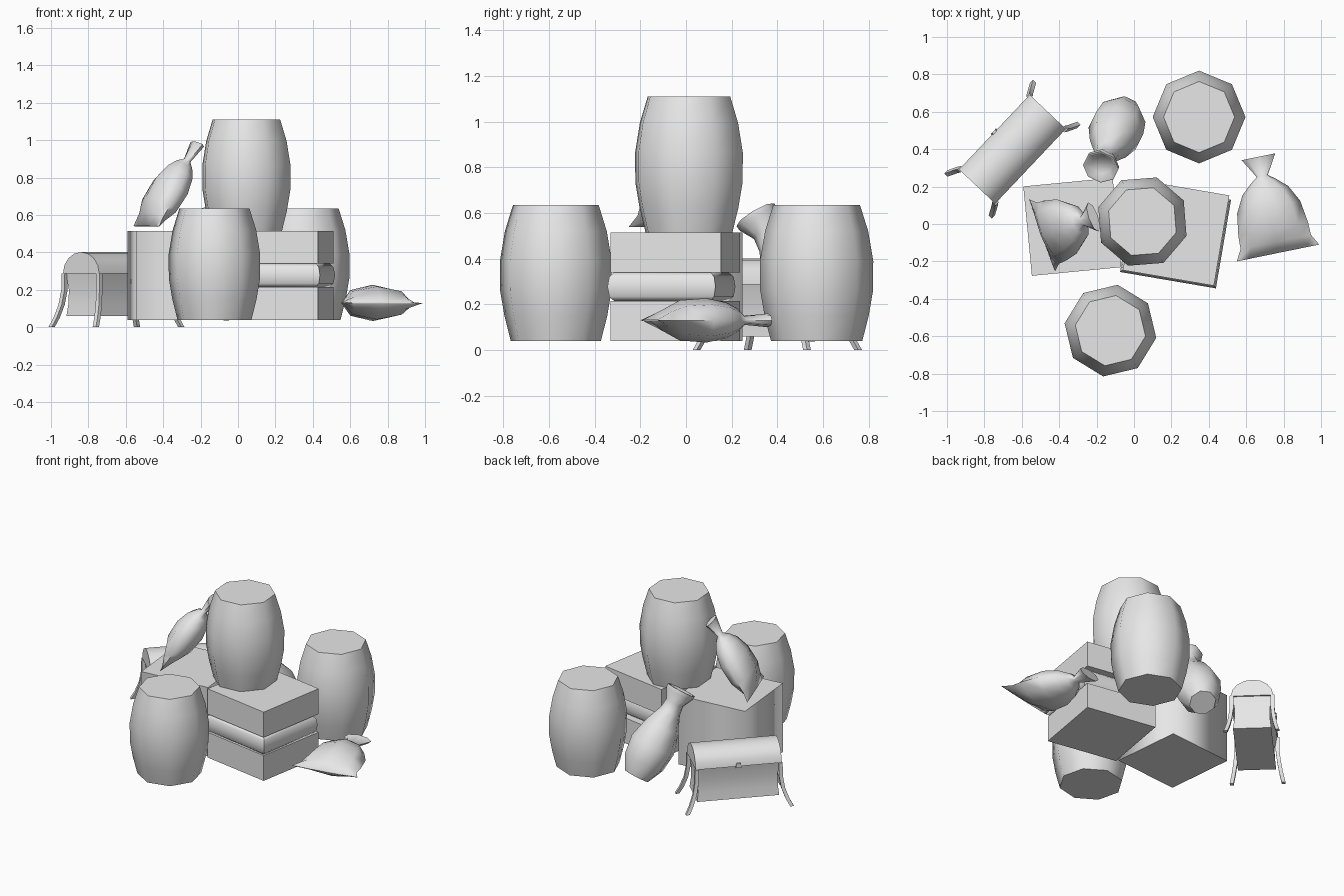
import bpy, bmesh
from math import cos, sin, pi, radians
from mathutils import Matrix, Vector

cube = bpy.data.objects.get("Cube")
if cube:
    bpy.data.objects.remove(cube, do_unlink=True)

grey = bpy.data.materials.new("plain_grey")
grey.use_nodes = True
grey.diffuse_color = (0.8, 0.8, 0.8, 1)
grey.node_tree.nodes["Principled BSDF"].inputs["Base Color"].default_value = (0.8, 0.8, 0.8, 1)


def skin(name, rings, matrix, angle=55):
    """Join rings of points into a closed shell; edges above the angle stay sharp."""
    bm = bmesh.new()
    loops = [[bm.verts.new(p) for p in ring] for ring in rings]
    n = len(loops[0])
    for low, high in zip(loops, loops[1:]):
        for i in range(n):
            j = (i + 1) % n
            bm.faces.new((low[i], low[j], high[j], high[i]))
    bm.faces.new(loops[0][::-1])
    bm.faces.new(loops[-1])
    bmesh.ops.transform(bm, matrix=matrix, verts=bm.verts)
    bmesh.ops.recalc_face_normals(bm, faces=bm.faces)
    for f in bm.faces:
        f.smooth = True
    for e in bm.edges:
        e.smooth = e.calc_face_angle(0) < radians(angle)
    mesh = bpy.data.meshes.new(name)
    bm.to_mesh(mesh)
    bm.free()
    mesh.materials.append(grey)
    obj = bpy.data.objects.new(name, mesh)
    bpy.context.collection.objects.link(obj)
    return obj


def oval(z, rx, ry, n=8, turn=0.0, ox=0.0, oy=0.0):
    return [Vector((ox + rx * cos(turn + 2 * pi * i / n),
                    oy + ry * sin(turn + 2 * pi * i / n), z)) for i in range(n)]


def rect(z, hx, hy, ox=0.0, oy=0.0):
    k = 2 ** 0.5
    return oval(z, hx * k, hy * k, 4, pi / 4, ox, oy)


def place(x, y, z, degrees=0):
    return Matrix.Translation((x, y, z)) @ Matrix.Rotation(radians(degrees), 4, "Z")


def frame(origin, axis, side):
    """Local z follows the axis, local x follows the side direction."""
    w = Vector(axis).normalized()
    v = w.cross(Vector(side)).normalized()
    u = v.cross(w)
    m = Matrix((u, v, w)).transposed().to_4x4()
    return Matrix.Translation(origin) @ m


# Barrels
stave = [(0, 0.2), (0.11, 0.228), (0.22, 0.247), (0.35, 0.248), (0.48, 0.226), (0.595, 0.19)]
for name, x, y, z, turn in (("front_barrel", -0.126, -0.57, 0.04, 36),
                            ("top_barrel", 0.045, 0.013, 0.515, 27),
                            ("back_barrel", 0.348, 0.572, 0.04, 0)):
    skin(name, [oval(h, r, r) for h, r in stave], place(x, y, z, turn))

# Large crate with softly shaded upright corners
crate = skin("crate", [rect(0.04, 0.24, 0.24), rect(0.515, 0.24, 0.24)],
             place(-0.33, -0.015, 0, 5.5))
heights = [v.co.z for v in crate.data.vertices]
for e in crate.data.edges:
    a, b = e.vertices
    e.use_edge_sharp = abs(heights[a] - heights[b]) < 0.1

# Two slabs with a cushion squeezed between them
stack = place(0.225, -0.047, 0, -9.7)
skin("lower_slab", [rect(0.04, 0.247, 0.245), rect(0.215, 0.247, 0.245)], stack)
skin("upper_slab", [rect(0.34, 0.247, 0.245), rect(0.515, 0.247, 0.245)], stack)
pad = [(0.215, 0.235), (0.235, 0.253), (0.278, 0.26), (0.32, 0.253), (0.34, 0.235)]
skin("cushion", [rect(z, h, h - 0.02, 0, -0.017) for z, h in pad], stack)

# Tied sacks: length along the sack, half width, half thickness
sack = [(0, 0.225, 0.004), (0.06, 0.192, 0.05), (0.13, 0.19, 0.088), (0.25, 0.172, 0.097),
        (0.34, 0.125, 0.078), (0.39, 0.07, 0.05), (0.42, 0.03, 0.02), (0.525, 0.092, 0.03)]
skin("lying_sack", [oval(*s) for s in sack],
     frame((0.77, -0.155, 0.13), (-0.2, 0.98, 0), (0.98, 0.2, 0)), 75)
skin("leaning_sack", [oval(u, w * 0.9, t) for u, w, t in sack],
     frame((-0.49, -0.06, 0.54), (0.28, 0.1, 0.45), (0.34, -0.94, 0)), 75)

# Leaning jar with a flared, hollow mouth
jar = [(0, 0.085), (0.1, 0.135), (0.22, 0.15), (0.35, 0.115), (0.46, 0.068),
       (0.52, 0.06), (0.585, 0.095), (0.61, 0.097), (0.61, 0.085), (0.58, 0.06)]
skin("leaning_jar", [oval(u, r, r) for u, r in jar],
     frame((-0.05, 0.61, 0.08), (-0.13, -0.31, 0.52), (1, 0, 0)))

# Footed chest
chest = place(-0.65, 0.4, 0, 46.6)
waist = [(0.06, 0.262, 0.12), (0.12, 0.255, 0.113), (0.2, 0.253, 0.11), (0.29, 0.265, 0.125)]
skin("chest_body", [rect(*w) for w in waist], chest)
arch = [Vector((0, 0.133 * cos(pi * i / 8), 0.288 + 0.114 * sin(pi * i / 8))) for i in range(9)]
skin("chest_lid", [[p + Vector((x, 0, 0)) for p in arch] for x in (-0.275, 0.275)], chest)
skin("chest_latch", [rect(0.28, 0.02, 0.006, 0, 0.134), rect(0.31, 0.012, 0.006, 0, 0.134)], chest)

# Outward curving chest legs
bend = [(0, 0.333, 0.163), (0.05, 0.307, 0.15), (0.12, 0.282, 0.137),
        (0.2, 0.269, 0.128), (0.288, 0.268, 0.128)]
for end, sx in (("near", -1), ("far", 1)):
    for side, sy in (("right", -1), ("left", 1)):
        skin(f"chest_{end}_{side}_leg",
             [rect(z, 0.012, 0.012, x * sx, y * sy) for z, x, y in bend], chest)
